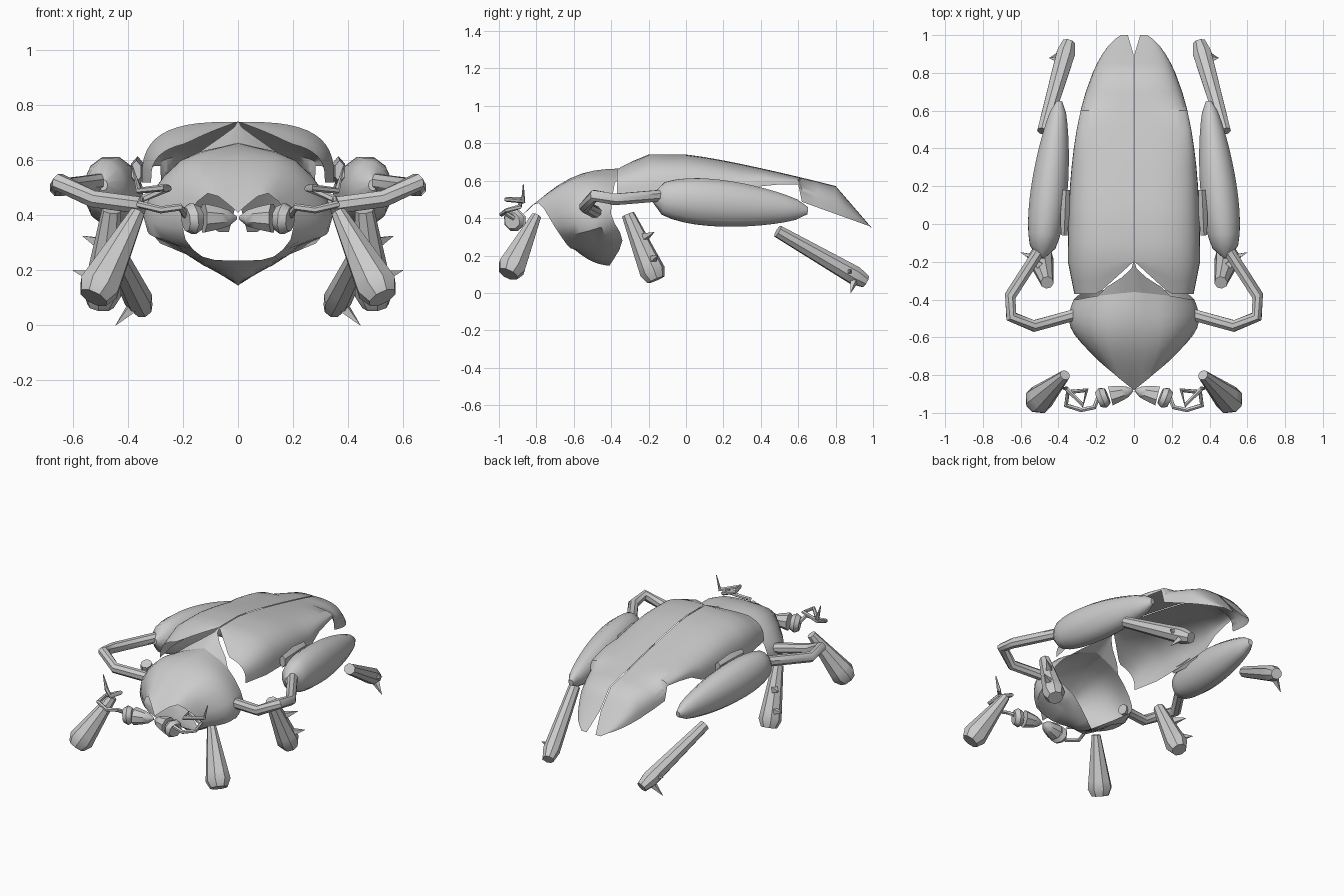
import bpy
import math
from mathutils import Vector

if "Cube" in bpy.data.objects:
    bpy.data.objects.remove(bpy.data.objects["Cube"], do_unlink=True)

shell_grey = bpy.data.materials.new("shell_grey")
shell_grey.use_nodes = True
color = (.6, .6, .6, 1)
shell_grey.diffuse_color = color
shell_grey.node_tree.nodes["Principled BSDF"].inputs["Base Color"].default_value = color


def finish(name, verts, faces):
    """Make a smooth shaded part, mirrored to both sides."""
    mesh = bpy.data.meshes.new(name)
    mesh.from_pydata(verts, [], faces)
    mesh.materials.append(shell_grey)
    obj = bpy.data.objects.new(name, mesh)
    bpy.context.collection.objects.link(obj)
    bpy.ops.object.select_all(action='DESELECT')
    obj.select_set(True)
    bpy.context.view_layer.objects.active = obj
    bpy.ops.object.mode_set(mode='EDIT')
    bpy.ops.mesh.select_all(action='SELECT')
    bpy.ops.mesh.normals_make_consistent(inside=False)
    bpy.ops.object.mode_set(mode='OBJECT')
    bpy.ops.object.shade_smooth_by_angle(angle=math.radians(40))
    obj.modifiers.new("mirror", 'MIRROR')


def bridge(rows, closed=False):
    """Quads joining each row of points to the following row."""
    size = len(rows[0])
    faces = []
    for row in range(len(rows) - 1):
        for col in range(size if closed else size - 1):
            near, far = row * size + col, row * size + (col + 1) % size
            faces.append((near, far, far + size, near + size))
    return faces


def sheet(name, rows):
    finish(name, [point for row in rows for point in row], bridge(rows))


def tube(name, path, radii, sides=8, flat=1):
    """Capped tube along a path; flat scales the sideways radius."""
    path = [Vector(point) for point in path]
    rows = []
    for i, (point, radius) in enumerate(zip(path, radii)):
        ahead = path[min(i + 1, len(path) - 1)]
        direction = (ahead - path[max(i - 1, 0)]).normalized()
        side = direction.cross(Vector((0, 0, 1))).normalized()
        up = side.cross(direction)
        angles = [math.tau * (k + .5) / sides for k in range(sides)]
        rows.append([point + radius * (side * math.cos(a) * flat + up * math.sin(a))
                     for a in angles])
    verts = [point for row in rows for point in row]
    caps = [range(sides), range(len(verts) - sides, len(verts))]
    finish(name, verts, bridge(rows, True) + [tuple(cap) for cap in caps])


def limb(name, start, end, rule, steps=8, sides=8, flat=1):
    """Straight limb whose radius follows a rule along its length."""
    start, end = Vector(start), Vector(end)
    fractions = [i / steps for i in range(steps + 1)]
    tube(name, [start.lerp(end, t) for t in fractions],
         [rule(t) for t in fractions], sides, flat)


def flare(thin, thick):
    """Radius widening to a blunt, bevelled foot."""
    return lambda t: (thin + (thick - thin) * t) * (1 if t < .95 else .65)


def spine(name, base, tip):
    limb(name, base, tip, lambda t: .025 * (1 - t) + .001, steps=1, sides=4)


def curve_through(points, steps):
    """Even samples of a smooth curve through a few points."""
    points = [Vector(p) for p in points]
    last = len(points) - 1
    samples = []
    for step in range(steps + 1):
        place = step / steps * last
        i = min(int(place), last - 1)
        t = place - i
        a, b = points[i], points[i + 1]
        into = (b - points[max(i - 1, 0)]) / 2
        out = (points[min(i + 2, last)] - a) / 2
        ease = t * t * (3 - 2 * t)
        samples.append(a.lerp(b, ease) + into * t * (1 - t) ** 2 - out * t * t * (1 - t))
    return samples


# Wing cases: arched shells with a notched lower edge
def wing_row(y):
    reach = max(0, (y + .2) / 1.22)
    width = .35 * math.sqrt(1 - reach ** 2.5) - .2 * max(0, -.2 - y)
    back = max(0, y)
    ridge = .74 - .22 * back ** 1.2 - .9 * max(0, y - .8)
    if y > .61:
        edge = .35 + .36 * (1 - y)
    else:
        edge = .52 + min(.06, max(0, y - .3) / 2)
    edge = min(edge, ridge)
    inner = .003 + .03 * max(0, y - .9) / .1
    row = []
    for step in range(13):
        angle = math.pi / 2 * step / 12
        across = math.sin(angle) ** (2 / 3)
        height = math.cos(angle) ** (2 / 3) if step < 12 else 0
        # the front margin is cut back toward the middle seam
        cut = max(0, 1 - across / .6) * max(0, -.2 - y)
        sink = .4 * max(0, -.2 - y) - .4 * cut
        row.append((inner + across * (width - inner), y + cut,
                    edge + (ridge - edge) * height - sink * height))
    return row


lengths = [-.37, -.3, -.2, -.1, 0, .1, .2, .3, .4, .5, .6, .62, .7, .8, .85, .9, .94, .98, 1]
sheet("wing_case", [wing_row(y) for y in lengths])

# Thorax shield: hollow collar from the rear rim to the hooded front rim
rear_rim = curve_through([(0, -.36, .665), (.19, -.38, .59), (.32, -.4, .42),
                          (.2, -.34, .28), (0, -.41, .145)], 12)
front_rim = curve_through([(0, -.88, .41), (.11, -.79, .48), (.2, -.7, .35),
                           (.13, -.63, .25), (0, -.6, .235)], 12)
collar = []
for step in range(9):
    t = step / 8
    ring = []
    for back, front in zip(rear_rim, front_rim):
        point = back.lerp(front, t)
        out = Vector((point.x, 0, point.z - .38)).normalized()
        bulge = .075 if out.z > -.3 else .02
        point += out * bulge * math.sin(math.pi * t)
        if back is rear_rim[0] or back is rear_rim[-1]:
            point.x = 0
        ring.append(point)
    collar.append(ring)
sheet("thorax_shield", collar)

# Pointed plate running back from the shield between the wing cases
sheet("shield_point", [[rear_rim[i], rear_rim[i].lerp(Vector((0, -.19, .745)), .5 - i / 8),
                        Vector((0, -.19, .745)).lerp(rear_rim[i], i / 4)] for i in range(4)])

# Hind legs: swollen thigh, hip plate and spined shin
limb("hind_thigh", (.49, -.18, .51), (.395, .65, .44),
     lambda t: .02 + .11 * abs(math.sin(math.pi * t ** .7)) ** .6, steps=14, sides=12, flat=.78)
limb("hip_plate", (.37, -.06, .56), (.36, .18, .56),
     lambda t: .04 + .015 * math.sin(math.pi * t), steps=2, sides=6, flat=.5)
limb("hind_shin", (.48, .49, .33), (.345, .96, .06), flare(.035, .055))
spine("hind_outer_spine", (.39, .87, .11), (.45, .88, .12))
spine("hind_lower_spine", (.38, .9, .07), (.445, .88, 0))

# Bent arm joining the shield to the thigh
elbow = [(.31, -.48, .43), (.53, -.54, .46), (.65, -.49, .52), (.655, -.38, .5), (.5, -.14, .52)]
tube("bent_arm", elbow, [.033] * len(elbow))

# Middle legs with spines
limb("middle_leg", (.46, -.31, .42), (.5, -.16, .07), flare(.035, .075))
spine("middle_upper_spine", (.5, -.22, .3), (.565, -.17, .325))
spine("middle_lower_spine", (.53, -.18, .18), (.6, -.15, .2))

# Front legs: flared cones
limb("front_leg", (.365, -.8, .41), (.525, -.95, .1), flare(.028, .085))

# Antennae: tapered base, cup and zigzag feeler
limb("antenna_base", (.005, -.88, .39), (.125, -.91, .39),
     lambda t: .006 + .05 * math.sqrt(t), steps=4)
limb("antenna_cup", (.14, -.91, .39), (.19, -.93, .385),
     lambda t: .045 + .015 * math.sin(math.pi * t), steps=2)
feeler = [(.19, -.92, .4), (.21, -.97, .43), (.28, -.985, .42), (.36, -.96, .44),
          (.35, -.89, .46), (.25, -.88, .5), (.27, -.96, .5), (.36, -.87, .49), (.385, -.87, .58)]
tube("antenna_feeler", feeler, [.013] * (len(feeler) - 1) + [.003], sides=6)
